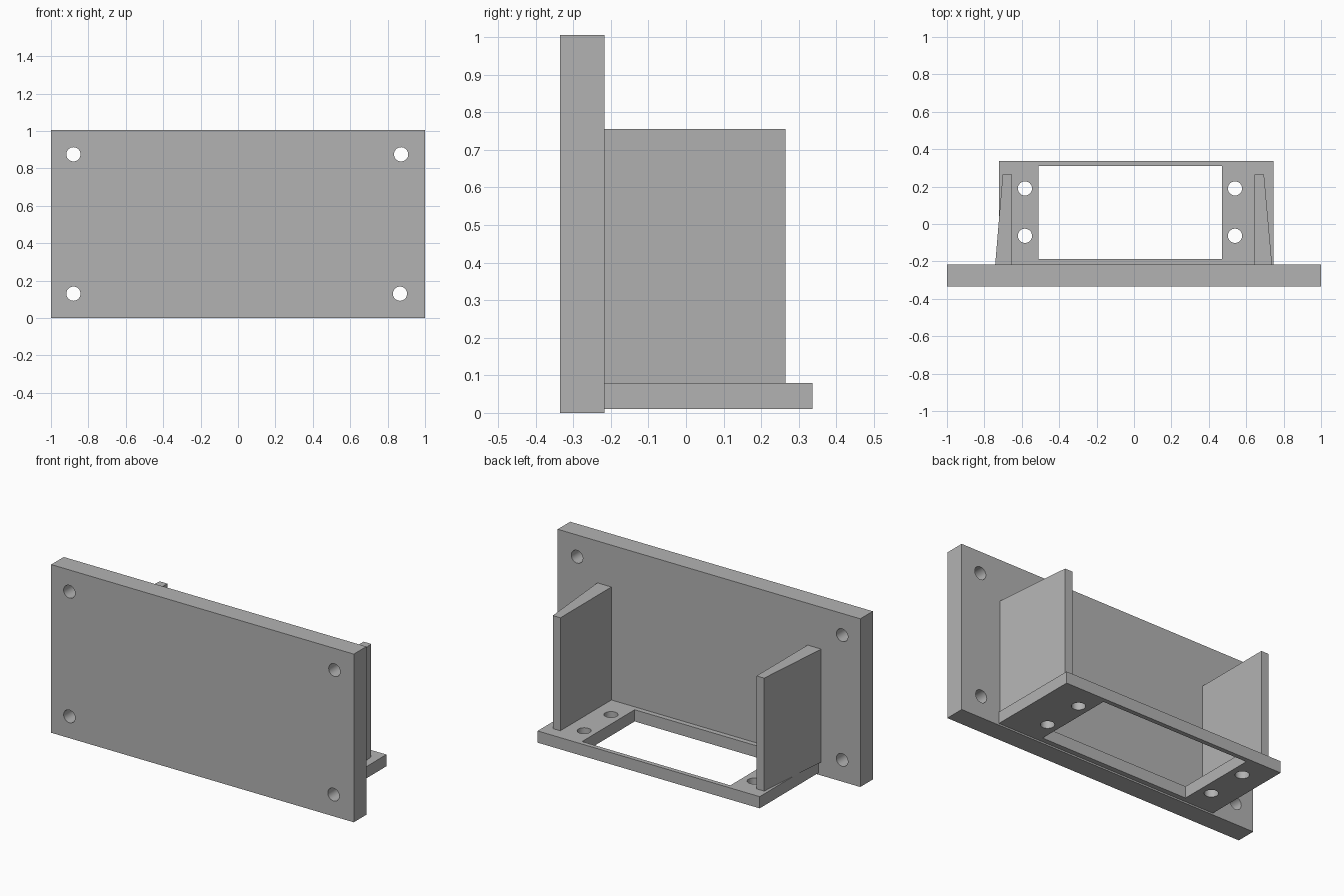
import bpy
import bmesh
import math
from mathutils import Matrix

cube = bpy.data.objects.get("Cube")
if cube:
    bpy.data.objects.remove(cube, do_unlink=True)

GREY = (0.45, 0.45, 0.45, 1.0)
grey = bpy.data.materials.new("plain_grey")
grey.use_nodes = True
grey.diffuse_color = GREY
grey.node_tree.nodes["Principled BSDF"].inputs["Base Color"].default_value = GREY


def rect(x0, x1, y0, y1):
    return [(x0, y0), (x1, y0), (x1, y1), (x0, y1)]


def hole(x, y, radius=0.038, sides=32):
    angles = [2 * math.pi * i / sides for i in range(sides)]
    return [(x + radius * math.cos(a), y + radius * math.sin(a)) for a in angles]


def slab(name, loops, low, high, turn=Matrix()):
    """Extrude a flat outline with holes from low to high, then turn it."""
    curve = bpy.data.curves.new(name + "_outline", "CURVE")
    curve.dimensions = "2D"
    curve.fill_mode = "BOTH"
    curve.extrude = (high - low) / 2
    for loop in loops:
        spline = curve.splines.new("POLY")
        spline.points.add(len(loop) - 1)
        for point, (x, y) in zip(spline.points, loop):
            point.co = (x, y, 0, 1)
        spline.use_cyclic_u = True
    outline = bpy.data.objects.new(name + "_outline", curve)
    bpy.context.scene.collection.objects.link(outline)
    bpy.context.view_layer.update()
    depsgraph = bpy.context.evaluated_depsgraph_get()
    mesh = bpy.data.meshes.new_from_object(outline.evaluated_get(depsgraph))
    bpy.data.objects.remove(outline, do_unlink=True)
    bpy.data.curves.remove(curve)

    # Weld the caps to the walls and place the solid
    bm = bmesh.new()
    bm.from_mesh(mesh)
    bmesh.ops.remove_doubles(bm, verts=bm.verts, dist=0.0001)
    bm.transform(turn @ Matrix.Translation((0, 0, (low + high) / 2)))
    bmesh.ops.recalc_face_normals(bm, faces=bm.faces)
    bm.to_mesh(mesh)
    bm.free()
    mesh.shade_smooth()
    mesh.set_sharp_from_angle(angle=math.radians(30))
    mesh.materials.clear()
    mesh.materials.append(grey)
    mesh.name = name
    part = bpy.data.objects.new(name, mesh)
    bpy.context.scene.collection.objects.link(part)
    return part


BACK = -0.217  # rear surface of the upright plate

# Upright mounting plate with four corner holes
corners = [(-0.88, 0.13), (-0.88, 0.875), (0.866, 0.13), (0.872, 0.875)]
slab("mounting_plate",
     [rect(-1, 1, 0, 1.005)] + [hole(x, z) for x, z in corners],
     -BACK, 0.335, Matrix.Rotation(math.pi / 2, 4, "X"))

# Base frame with a large opening and four holes
bolts = [(x, y) for x in (-0.583, 0.54) for y in (-0.063, 0.19)]
slab("base_frame",
     [rect(-0.723, 0.745, BACK, 0.337), rect(-0.51, 0.47, -0.187, 0.31)]
     + [hole(x, y) for x, y in bolts],
     0.01, 0.08)

# Tapered side walls, each with a straight inner face
for name, side, inner, root, tip in (("left_wall", 1, 0.645, 0.738, 0.695),
                                     ("right_wall", -1, 0.652, 0.742, 0.702)):
    outline = [(side * inner, BACK), (side * root, BACK),
               (side * tip, 0.265), (side * inner, 0.265)]
    slab(name, [outline], 0.08, 0.755)
